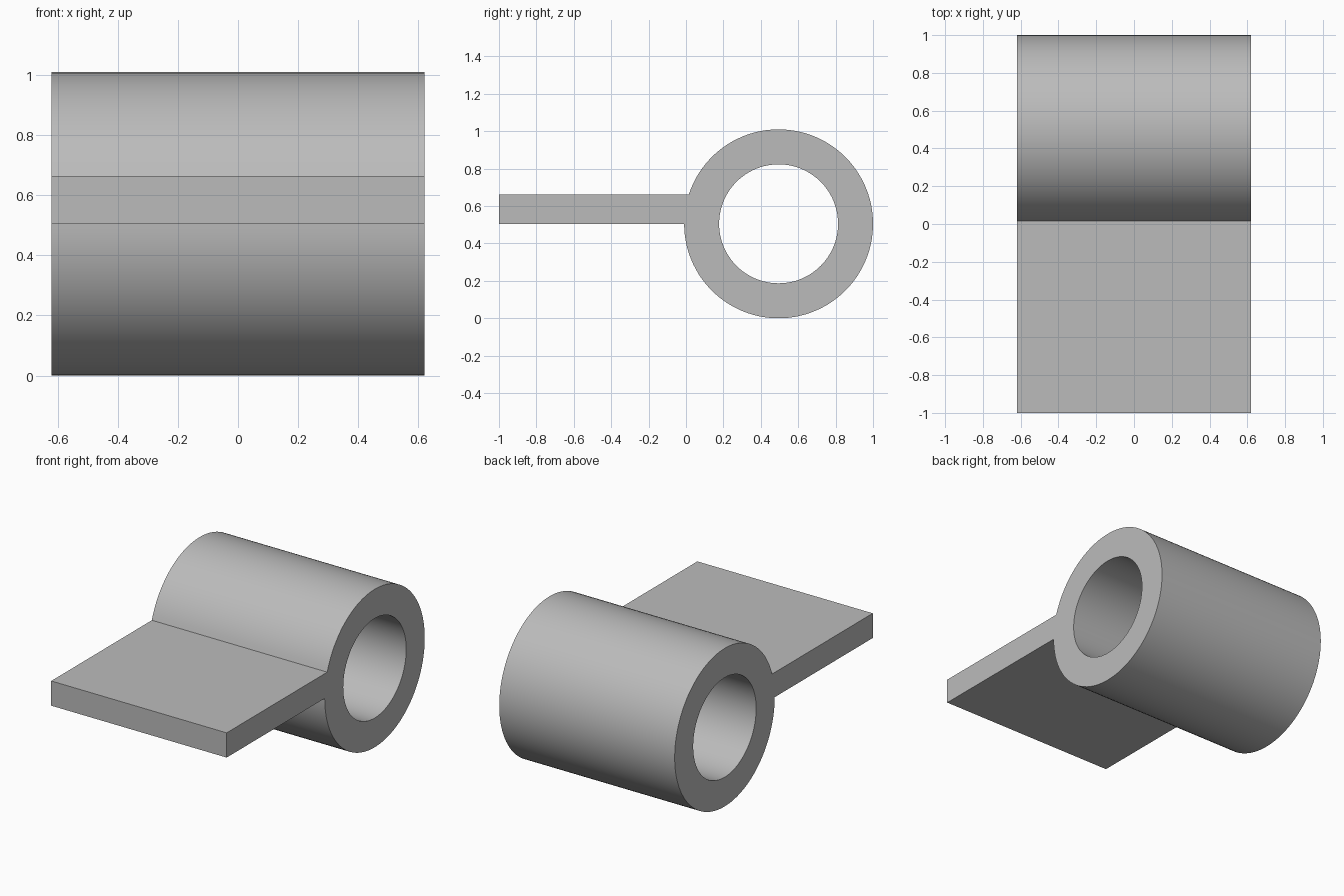
import bpy, bmesh
from math import pi, sin, cos, asin, radians

cube = bpy.data.objects.get("Cube")
if cube:
    bpy.data.objects.remove(cube, do_unlink=True)

# Main dimensions
HALF_WIDTH = 0.62
CENTRE_Y, CENTRE_Z = 0.495, 0.505
OUTER, INNER = 0.505, 0.318
LEAF_THICKNESS, LEAF_FRONT = 0.158, -1.0
BARREL_STEPS, JOINT_STEPS = 96, 6

grey = bpy.data.materials.new("plain grey")
grey.use_nodes = True
grey.diffuse_color = (0.5, 0.5, 0.5, 1)
grey.node_tree.nodes["Principled BSDF"].inputs["Base Color"].default_value = (0.5, 0.5, 0.5, 1)


def arc(radius, start, end, steps):
    angles = [start + (end - start) * i / steps for i in range(steps + 1)]
    return [(CENTRE_Y + radius * cos(a), CENTRE_Z + radius * sin(a)) for a in angles]


# The barrel's outer wall runs from the underside of the leaf round to its top
joint = pi - asin(LEAF_THICKNESS / OUTER)
outer = arc(OUTER, pi, 2 * pi + joint, BARREL_STEPS)
inner = arc(INNER, pi, 2 * pi + joint, BARREL_STEPS)
joint_bore = arc(INNER, joint, pi, JOINT_STEPS)[1:-1]
leaf = [(LEAF_FRONT, CENTRE_Z + LEAF_THICKNESS), (LEAF_FRONT, CENTRE_Z)]

bm = bmesh.new()


def verts(points):
    return [bm.verts.new((-HALF_WIDTH, y, z)) for y, z in points]


# End profile: ring cells, then one face for the leaf and its joint
vo, vi, vj, vl = verts(outer), verts(inner), verts(joint_bore), verts(leaf)
for i in range(BARREL_STEPS):
    bm.faces.new((vo[i], vo[i + 1], vi[i + 1], vi[i]))
bm.faces.new([vo[-1]] + vl + [vo[0], vi[0]] + vj[::-1] + [vi[-1]])

# Extrude the profile across the width, keeping both ends closed
result = bmesh.ops.extrude_face_region(bm, geom=bm.faces[:], use_keep_orig=True)
moved = [g for g in result["geom"] if isinstance(g, bmesh.types.BMVert)]
bmesh.ops.translate(bm, verts=moved, vec=(2 * HALF_WIDTH, 0, 0))
bmesh.ops.recalc_face_normals(bm, faces=bm.faces[:])

mesh = bpy.data.meshes.new("hinge_leaf_and_barrel")
bm.to_mesh(mesh)
bm.free()
mesh.materials.append(grey)
hinge = bpy.data.objects.new("hinge_leaf_and_barrel", mesh)
bpy.context.collection.objects.link(hinge)

# Smooth barrel walls with crisp edges
bpy.ops.object.select_all(action="DESELECT")
hinge.select_set(True)
bpy.context.view_layer.objects.active = hinge
bpy.ops.object.shade_smooth_by_angle(angle=radians(30))
